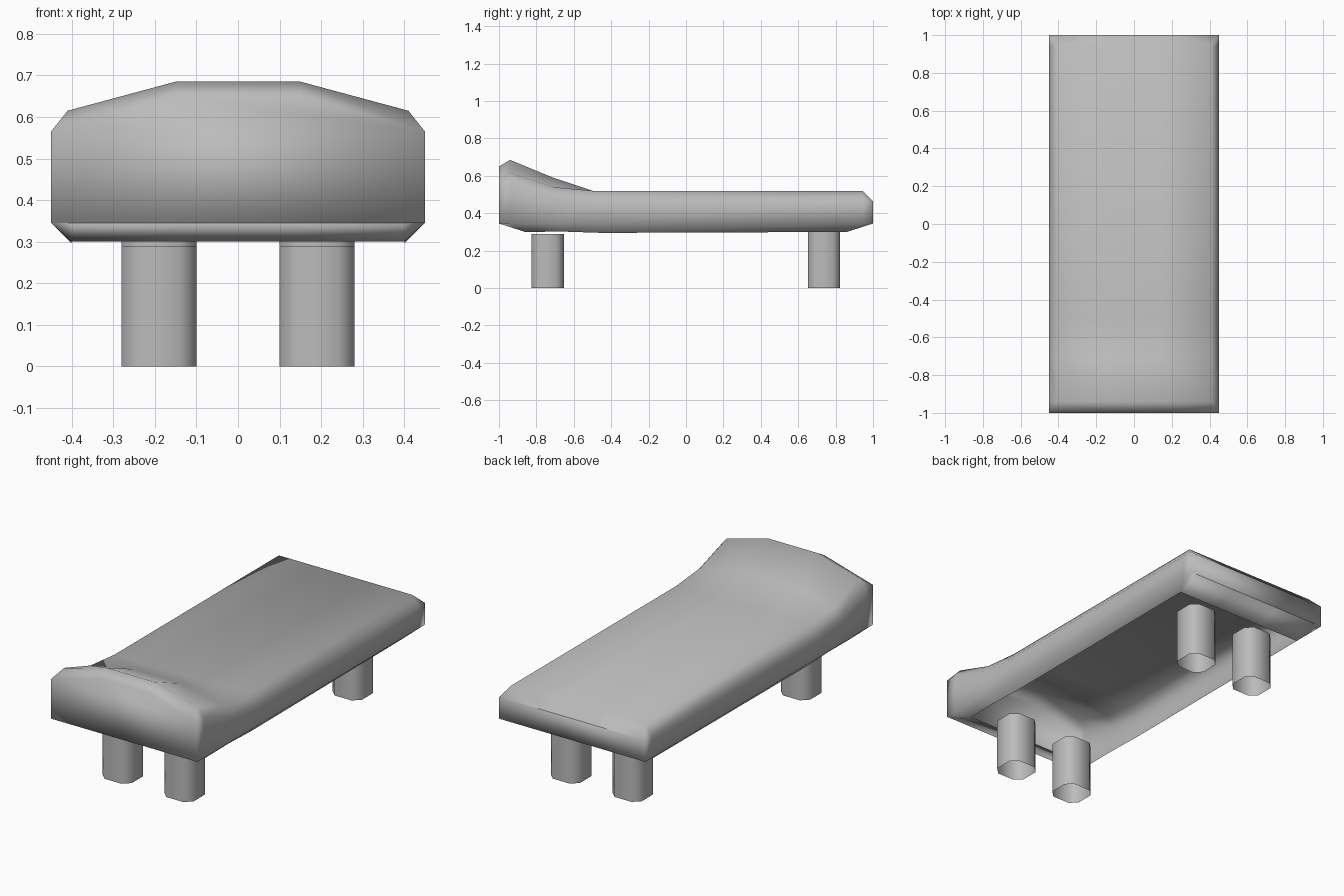
import bpy
import bmesh

cube = bpy.data.objects.get("Cube")
if cube:
    bpy.data.objects.remove(cube)

grey = bpy.data.materials.new("plain grey")
grey.use_nodes = True
colour = (0.5, 0.5, 0.5, 1)
grey.diffuse_color = colour
grey.node_tree.nodes["Principled BSDF"].inputs["Base Color"].default_value = colour


def skin(bm, rings):
    """Join closed rings with quads; returns the vertices and faces row by row."""
    loops = [[bm.verts.new(p) for p in ring] for ring in rings]
    rows = []
    for a, b in zip(loops, loops[1:]):
        n = len(a)
        rows.append([bm.faces.new((a[i], a[(i + 1) % n], b[(i + 1) % n], b[i]))
                     for i in range(n)])
    return loops, rows


def finish(bm, name):
    """Clean, smooth and link the mesh as a named object."""
    bmesh.ops.remove_doubles(bm, verts=bm.verts, dist=0.0005)
    bmesh.ops.recalc_face_normals(bm, faces=bm.faces)
    for face in bm.faces:
        face.smooth = True
    mesh = bpy.data.meshes.new(name)
    bm.to_mesh(mesh)
    bm.free()
    mesh.materials.append(grey)
    bpy.context.collection.objects.link(bpy.data.objects.new(name, mesh))


def mattress_ring(y, y_low, low, side, shoulder, top):
    """Symmetrical cross-section; at the ends the shoulder merges into the side."""
    shoulder_x = 0.45 if shoulder == side else 0.41
    half = [(0.15, y_low, low), (0.40, y_low, low), (0.45, y, 0.345),
            (0.45, y, side), (shoulder_x, y, shoulder), (0.15, y, top)]
    return half + [(-px, py, pz) for px, py, pz in reversed(half)]


# Mattress shell with a raised pillow end: y, underside y, then heights
sections = [
    (-1.0, -1.0, 0.345, 0.565, 0.565, 0.65),
    (-0.94, -0.86, 0.30, 0.565, 0.615, 0.685),
    (-0.71, -0.66, 0.302, 0.49, 0.54, 0.59),
    (-0.5, -0.45, 0.295, 0.465, 0.52, 0.52),
    (0.945, 0.86, 0.30, 0.465, 0.52, 0.52),
    (1.0, 1.0, 0.345, 0.465, 0.465, 0.465),
]
bm = bmesh.new()
loops, rows = skin(bm, [mattress_ring(*s) for s in sections])

# Flat head and foot ends
for ring in (loops[0], loops[-1]):
    for i in range(5):
        bm.faces.new((ring[i], ring[i + 1], ring[10 - i], ring[11 - i]))

# Open underside between the two end lips
opening = [row[i] for row in rows[1:-1] for i in (0, 10, 11)]
bmesh.ops.delete(bm, geom=opening, context="FACES")
finish(bm, "mattress")


# Four hollow legs with chamfered corners
def leg_ring(cx, cy, z, half=0.09, cut=0.038):
    h, k = half, half - cut
    outline = [(h, -k), (h, k), (k, h), (-k, h), (-h, k), (-h, -k), (-k, -h), (k, -h)]
    return [(cx + x, cy + y * 0.96, z) for x, y in outline]


for end, cy, height in (("front", -0.74, 0.29), ("back", 0.738, 0.303)):
    for side, cx in (("left", 0.19), ("right", -0.19)):
        bm = bmesh.new()
        skin(bm, [leg_ring(cx, cy, z) for z in (0, height)])
        finish(bm, f"{end}_{side}_leg")
